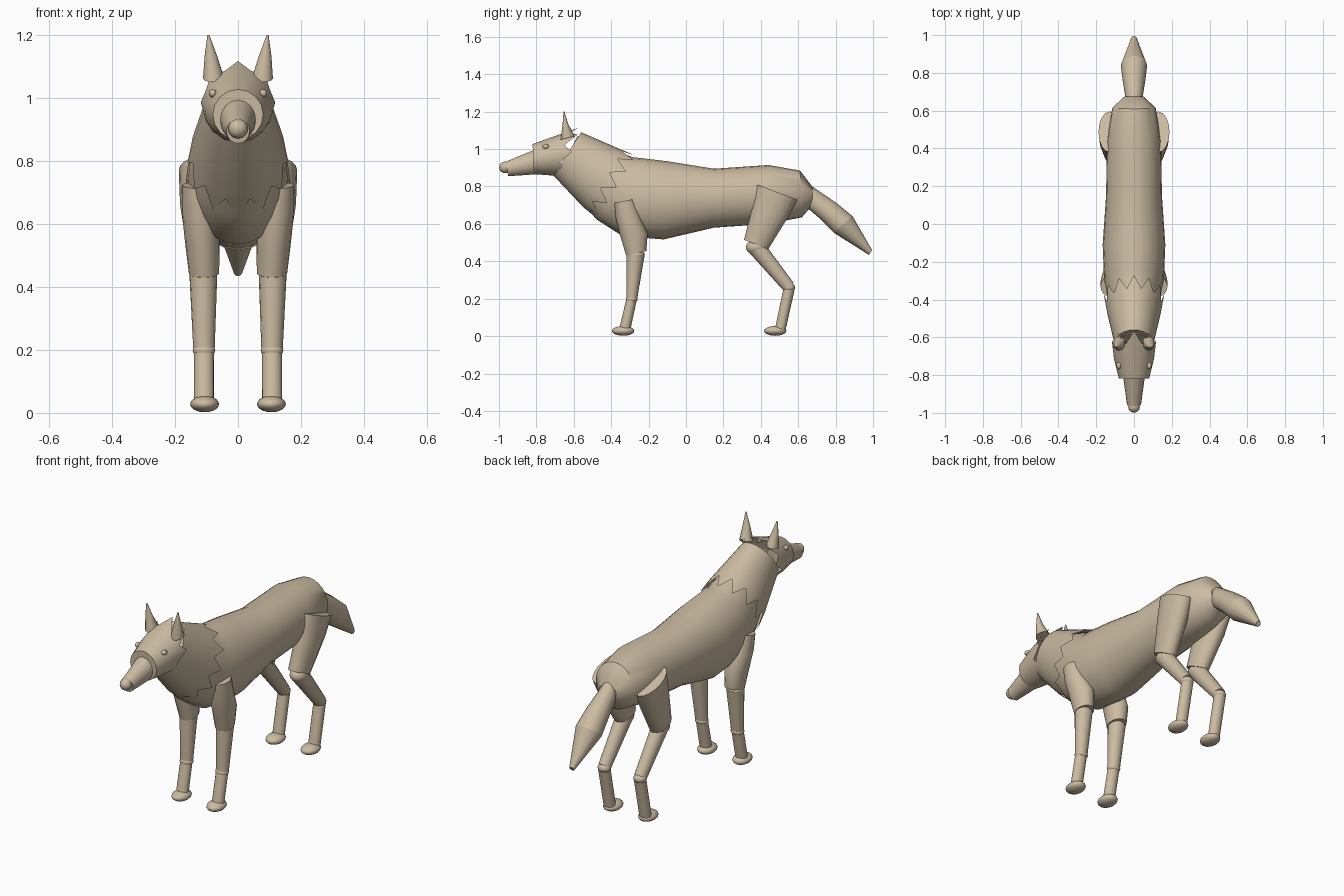
import bpy, bmesh, math
from mathutils import Vector

fur = bpy.data.materials.new("tan fur")
fur.diffuse_color = (0.60, 0.50, 0.36, 1)


def finish(name, bm, angle=40):
    bmesh.ops.recalc_face_normals(bm, faces=bm.faces)
    me = bpy.data.meshes.new(name)
    bm.to_mesh(me)
    bm.free()
    me.materials.append(fur)
    for p in me.polygons:
        p.use_smooth = True
    me.set_sharp_from_angle(angle=math.radians(angle))
    ob = bpy.data.objects.new(name, me)
    bpy.context.collection.objects.link(ob)
    return ob


def loft(name, rings, n=20, jag=0.0, caps=(True, True)):
    """Each ring: two opposite points (y, z), centre x, half width in x.
    jag pulls every other vertex of the last ring back into teeth."""
    bm = bmesh.new()
    loops = []
    for ya, za, yb, zb, cx, hw in rings:
        a, b = Vector((cx, ya, za)), Vector((cx, yb, zb))
        loops.append([(a + b) / 2 + (a - b) / 2 * math.cos(t) + Vector((hw * math.sin(t), 0, 0))
                      for t in (2 * math.pi * i / n for i in range(n))])
    if jag:
        loops[-1] = [p.lerp(q, jag) if i % 2 else p
                     for i, (p, q) in enumerate(zip(loops[-1], loops[-2]))]
    vs = [[bm.verts.new(p) for p in lp] for lp in loops]
    for lo, hi in zip(vs, vs[1:]):
        for i in range(n):
            j = (i + 1) % n
            bm.faces.new((lo[i], lo[j], hi[j], hi[i]))
    if caps[0]:
        bm.faces.new(vs[0])
    if caps[1]:
        bm.faces.new(vs[-1])
    return finish(name, bm)


def ball(name, loc, size):
    bm = bmesh.new()
    bmesh.ops.create_uvsphere(bm, u_segments=16, v_segments=10, radius=1)
    bmesh.ops.scale(bm, vec=size, verts=bm.verts)
    bmesh.ops.translate(bm, vec=loc, verts=bm.verts)
    return finish(name, bm, 60)


# Torso and neck: top y,z / bottom y,z / centre x / half width
loft("torso", [
    (-0.58, 1.07, -0.68, 0.87, 0, 0.09),
    (-0.28, 0.955, -0.48, 0.625, 0, 0.14),
    (-0.25, 0.953, -0.34, 0.535, 0, 0.158),
    (-0.10, 0.935, -0.12, 0.517, 0, 0.166),
    (0.15, 0.895, 0.15, 0.58, 0, 0.148),
    (0.44, 0.915, 0.44, 0.60, 0, 0.143),
    (0.61, 0.885, 0.62, 0.635, 0, 0.115),
    (0.675, 0.80, 0.675, 0.70, 0, 0.05)], n=24)

# Ruff with a toothed rear edge
loft("neck_ruff", [
    (-0.56, 1.09, -0.71, 0.86, 0, 0.102),
    (-0.36, 1.003, -0.55, 0.69, 0, 0.145),
    (-0.27, 0.965, -0.47, 0.625, 0, 0.16)], n=24, jag=0.75, caps=(True, False))

# Head, muzzle and nose
loft("head", [
    (-0.82, 1.027, -0.815, 0.866, 0, 0.08),
    (-0.70, 1.070, -0.73, 0.86, 0, 0.106),
    (-0.565, 1.117, -0.655, 0.855, 0, 0.118)], n=16, jag=0.5, caps=(True, False))
loft("muzzle", [
    (-0.79, 1.005, -0.79, 0.866, 0, 0.06),
    (-0.965, 0.932, -0.95, 0.855, 0, 0.037)], n=16)
ball("nose", (0, -0.968, 0.902), (0.031, 0.031, 0.031))

# Tail: widening root and pointed tip
loft("tail_root", [
    (0.675, 0.80, 0.62, 0.71, 0, 0.042),
    (0.80, 0.715, 0.72, 0.625, 0, 0.06),
    (0.89, 0.642, 0.79, 0.553, 0, 0.07)], n=12)
loft("tail_tip", [
    (0.89, 0.642, 0.79, 0.553, 0, 0.07),
    (0.995, 0.46, 0.978, 0.434, 0, 0.014)], n=12)

for side, s in (("left", 1), ("right", -1)):
    # Ears and eyes
    loft(side + "_ear", [
        (-0.67, 1.05, -0.595, 1.07, s * 0.077, 0.034),
        (-0.66, 1.13, -0.63, 1.135, s * 0.086, 0.02),
        (-0.655, 1.2, -0.65, 1.2, s * 0.094, 0.003)], n=12)
    ball(side + "_eye", (s * 0.08, -0.75, 1.014), (0.013, 0.018, 0.013))

    # Front leg
    loft(side + "_shoulder", [
        (-0.385, 0.712, -0.275, 0.733, s * 0.125, 0.052),
        (-0.375, 0.63, -0.245, 0.64, s * 0.120, 0.058),
        (-0.350, 0.53, -0.205, 0.55, s * 0.113, 0.055),
        (-0.32, 0.43, -0.212, 0.455, s * 0.108, 0.048)], n=16)
    ball(side + "_elbow", (s * 0.110, -0.268, 0.435), (0.044, 0.047, 0.03))
    loft(side + "_forearm", [
        (-0.318, 0.43, -0.22, 0.44, s * 0.110, 0.044),
        (-0.318, 0.20, -0.26, 0.205, s * 0.108, 0.034)], n=16)
    ball(side + "_wrist", (s * 0.108, -0.29, 0.198), (0.036, 0.032, 0.022))
    loft(side + "_front_shin", [
        (-0.32, 0.195, -0.262, 0.20, s * 0.108, 0.032),
        (-0.358, 0.035, -0.297, 0.035, s * 0.108, 0.032)], n=16)
    ball(side + "_front_paw", (s * 0.106, -0.336, 0.028), (0.046, 0.06, 0.026))

    # Hind leg
    loft(side + "_thigh", [
        (0.38, 0.81, 0.595, 0.73, s * 0.130, 0.058),
        (0.355, 0.69, 0.545, 0.635, s * 0.122, 0.062),
        (0.31, 0.515, 0.44, 0.465, s * 0.108, 0.05)], n=16)
    ball(side + "_knee", (s * 0.108, 0.375, 0.475), (0.045, 0.055, 0.04))
    loft(side + "_hind_shank", [
        (0.33, 0.455, 0.435, 0.475, s * 0.108, 0.042),
        (0.52, 0.245, 0.575, 0.285, s * 0.108, 0.033)], n=16)
    ball(side + "_hock", (s * 0.108, 0.55, 0.26), (0.034, 0.034, 0.025))
    loft(side + "_hind_shin", [
        (0.52, 0.25, 0.58, 0.245, s * 0.108, 0.032),
        (0.475, 0.035, 0.533, 0.035, s * 0.108, 0.032)], n=16)
    ball(side + "_hind_paw", (s * 0.106, 0.477, 0.028), (0.046, 0.06, 0.026))
